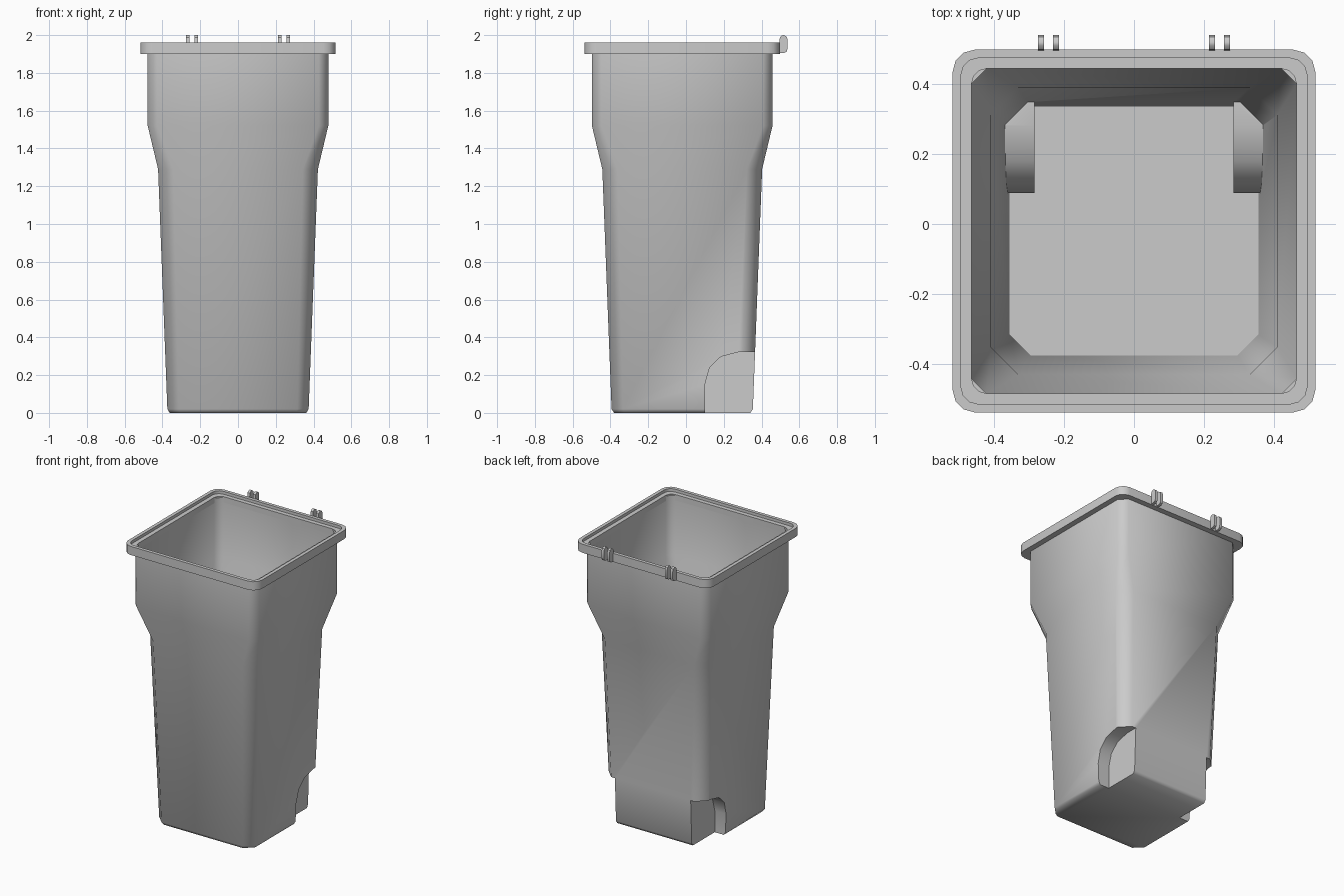
import bpy, bmesh, math

if "Cube" in bpy.data.objects:
    bpy.data.objects.remove(bpy.data.objects["Cube"])

CY = -0.02   # centre of the bin body in y (hinge lugs stick out behind)


def ring(h, c, z, seg=1):
    """Square outline of half-size h, corners cut by c with seg segments."""
    pts = []
    for k in range(4):
        a0 = k * math.pi / 2
        for i in range(seg + 1):
            t = math.pi / 2 * i / seg
            u, v = h - c + c * math.cos(t), h - c + c * math.sin(t)
            pts.append((u * math.cos(a0) - v * math.sin(a0),
                        u * math.sin(a0) + v * math.cos(a0) + CY, z))
    return pts


def loft(name, rings, closed=False):
    bm = bmesh.new()
    rows = [[bm.verts.new(p) for p in r] for r in rings]
    n = len(rows[0])
    pairs = list(zip(rows, rows[1:])) + ([(rows[-1], rows[0])] if closed else [])
    for a, b in pairs:
        for i in range(n):
            j = (i + 1) % n
            bm.faces.new((a[i], a[j], b[j], b[i]))
    if not closed:
        bm.faces.new(rows[0][::-1])
        bm.faces.new(rows[-1])
    bmesh.ops.recalc_face_normals(bm, faces=bm.faces)
    me = bpy.data.meshes.new(name)
    bm.to_mesh(me)
    bm.free()
    ob = bpy.data.objects.new(name, me)
    bpy.context.collection.objects.link(ob)
    return ob


def prism(name, yz, x0, x1):
    return loft(name, [[(x, y, z) for y, z in yz] for x in (x0, x1)])


def activate(ob):
    bpy.ops.object.select_all(action='DESELECT')
    ob.select_set(True)
    bpy.context.view_layer.objects.active = ob


def cut(ob, cutter):
    activate(ob)
    m = ob.modifiers.new("cut", 'BOOLEAN')
    m.operation, m.solver, m.object = 'DIFFERENCE', 'EXACT', cutter
    bpy.ops.object.modifier_apply(modifier=m.name)
    bpy.data.objects.remove(cutter)


def smooth(ob, deg):
    activate(ob)
    bpy.ops.object.shade_smooth_by_angle(angle=math.radians(deg))


def arch(t):
    """Wheel arch outline in y, z, grown outwards by t."""
    return [(0.10 - t, -0.1), (0.10 - t, 0.15), (0.125 - t, 0.24 + t * .5),
            (0.185 - t * .5, 0.298 + t), (0.28, 0.322 + t),
            (0.6, 0.322 + t), (0.6, -0.1)]


# Tapered body: outer solid and inner cavity
body = loft("bin_body", [ring(0.361, 0.055, 0.0), ring(0.374, 0.06, 0.02),
                         ring(0.423, 0.08, 1.29), ring(0.478, 0.05, 1.52),
                         ring(0.478, 0.05, 1.935)])
cavity = loft("cavity", [ring(0.354, 0.06, 0.015), ring(0.408, 0.078, 1.29),
                         ring(0.464, 0.045, 1.52), ring(0.464, 0.045, 2.1)])

# Wheel wells in the two lower back corners, with housings inside the bin
for s in (-1, 1):
    cut(cavity, prism("housing", arch(0.012), s * 0.284, s * 0.6))
cut(body, cavity)
for s in (-1, 1):
    cut(body, prism("well", arch(0), s * 0.292, s * 0.6))
smooth(body, 60)

# Rim with a recessed inner ledge
rim = loft("rim", [ring(0.517, 0.065, 1.90, 3), ring(0.517, 0.065, 1.96, 3),
                   ring(0.493, 0.05, 1.96, 3), ring(0.493, 0.05, 1.94, 3),
                   ring(0.463, 0.045, 1.94, 3), ring(0.463, 0.045, 1.90, 3)],
           closed=True)
smooth(rim, 40)

# Hinge lugs: two pairs on the back of the rim
lug = [(0.485, 1.905), (0.52, 1.905), (0.533, 1.913), (0.538, 1.93),
       (0.538, 1.978), (0.532, 1.993), (0.518, 2.0), (0.508, 1.998),
       (0.497, 1.988), (0.494, 1.96), (0.485, 1.955)]
for i, x in enumerate((-0.265, -0.222, 0.222, 0.265)):
    smooth(prism(f"hinge_lug_{i + 1}", lug, x - 0.009, x + 0.009), 40)
